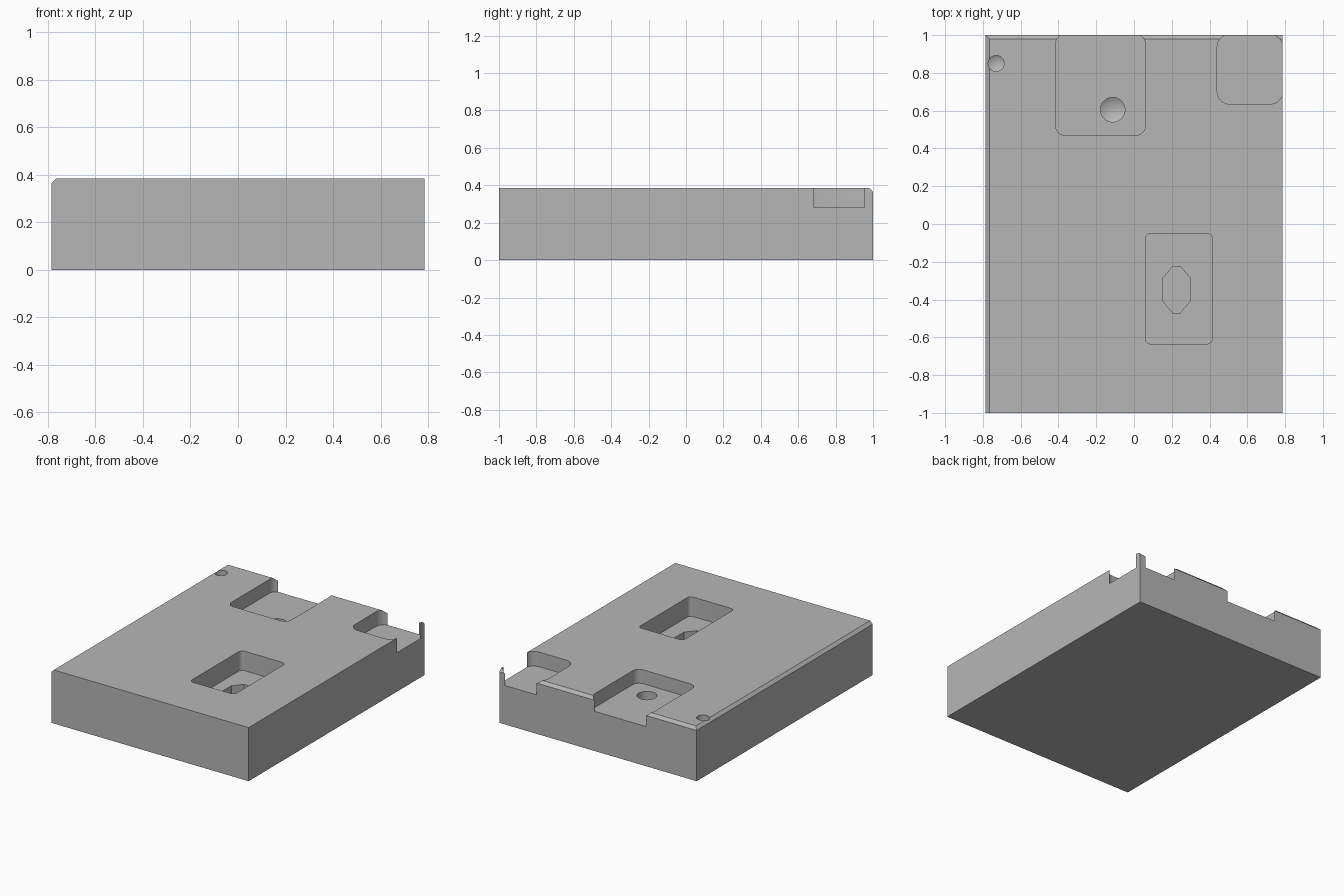
import bpy, bmesh
from math import cos, sin, pi

cube = bpy.data.objects.get("Cube")
if cube:
    bpy.data.objects.remove(cube, do_unlink=True)

W, L, H = 0.785, 1.0, 0.385      # half width, half length, height
CHAMFER = 0.02
ABOVE = H + 0.1                  # cutters reach past the top face

grey = bpy.data.materials.new("plain grey")
grey.use_nodes = True
colour = (0.47, 0.47, 0.47, 1)
grey.diffuse_color = colour
grey.node_tree.nodes["Principled BSDF"].inputs["Base Color"].default_value = colour


def make_object(name, bm):
    bmesh.ops.recalc_face_normals(bm, faces=bm.faces)
    mesh = bpy.data.meshes.new(name)
    bm.to_mesh(mesh)
    bm.free()
    mesh.materials.append(grey)
    obj = bpy.data.objects.new(name, mesh)
    bpy.context.collection.objects.link(obj)
    return obj


def prism(name, outline, z0, z1, tip=0):
    """Extrude an outline from z0 to z1, with an optional pointed bottom."""
    bm = bmesh.new()
    low = [bm.verts.new((x, y, z0)) for x, y in outline]
    high = [bm.verts.new((x, y, z1)) for x, y in outline]
    n = len(outline)
    for i in range(n):
        j = (i + 1) % n
        bm.faces.new((low[i], low[j], high[j], high[i]))
    bm.faces.new(high)
    if tip:
        cx = sum(p[0] for p in outline) / n
        cy = sum(p[1] for p in outline) / n
        point = bm.verts.new((cx, cy, z0 - tip))
        for i in range(n):
            bm.faces.new((low[(i + 1) % n], low[i], point))
    else:
        bm.faces.new(low[::-1])
    return make_object(name, bm)


def rounded_rect(x0, x1, y0, y1, r, steps=8):
    points = []
    corners = ((x1 - r, y1 - r), (x0 + r, y1 - r), (x0 + r, y0 + r), (x1 - r, y0 + r))
    for k, (cx, cy) in enumerate(corners):
        for s in range(steps + 1):
            a = (k + s / steps) * pi / 2
            points.append((cx + r * cos(a), cy + r * sin(a)))
    return points


def circle(cx, cy, r, n=48):
    return [(cx + r * cos(2 * pi * i / n), cy + r * sin(2 * pi * i / n)) for i in range(n)]


def clipped_rect(x0, x1, y0, y1, dx, dy):
    return [(x1, y0 + dy), (x1, y1 - dy), (x1 - dx, y1), (x0 + dx, y1),
            (x0, y1 - dy), (x0, y0 + dy), (x0 + dx, y0), (x1 - dx, y0)]


# Block with its top edges chamfered on the back and one side
block = prism("block", [(-W, -L), (W, -L), (W, L), (-W, L)], 0, H)
bm = bmesh.new()
bm.from_mesh(block.data)
edges = [e for e in bm.edges if all(v.co.z > H - 0.01 for v in e.verts)
         and (all(v.co.x < 0 for v in e.verts) or all(v.co.y > 0 for v in e.verts))]
bmesh.ops.bevel(bm, geom=edges, offset=CHAMFER, segments=1, affect='EDGES')
bm.to_mesh(block.data)
bm.free()

# Pockets first, then the holes in their floors
back_floor, front_floor = H - 0.1, H - 0.14
cutters = [
    prism("corner_pocket", rounded_rect(0.44, 0.788, 0.635, 1.003, 0.068), H - 0.105, ABOVE),
    prism("back_pocket", rounded_rect(-0.415, 0.06, 0.47, 1.003, 0.05), back_floor, ABOVE),
    prism("front_pocket", rounded_rect(0.06, 0.415, -0.635, -0.05, 0.03), front_floor, ABOVE),
    prism("octagon_recess", clipped_rect(0.15, 0.3, -0.47, -0.225, 0.055, 0.065),
          front_floor - 0.1, ABOVE),
    prism("pocket_hole", circle(-0.113, 0.605, 0.065), back_floor - 0.1, ABOVE, tip=0.038),
    prism("corner_hole", circle(-0.73, 0.85, 0.042), H - 0.12, ABOVE, tip=0.025),
]

bpy.context.view_layer.objects.active = block
for cutter in cutters:
    mod = block.modifiers.new(cutter.name, 'BOOLEAN')
    mod.operation = 'DIFFERENCE'
    mod.solver = 'EXACT'
    mod.object = cutter
    bpy.ops.object.modifier_apply(modifier=mod.name)
    bpy.data.objects.remove(cutter, do_unlink=True)

# Smooth the rounded walls and keep the edges sharp
bpy.ops.object.select_all(action='DESELECT')
block.select_set(True)
bpy.ops.object.shade_smooth_by_angle(angle=pi / 7)
